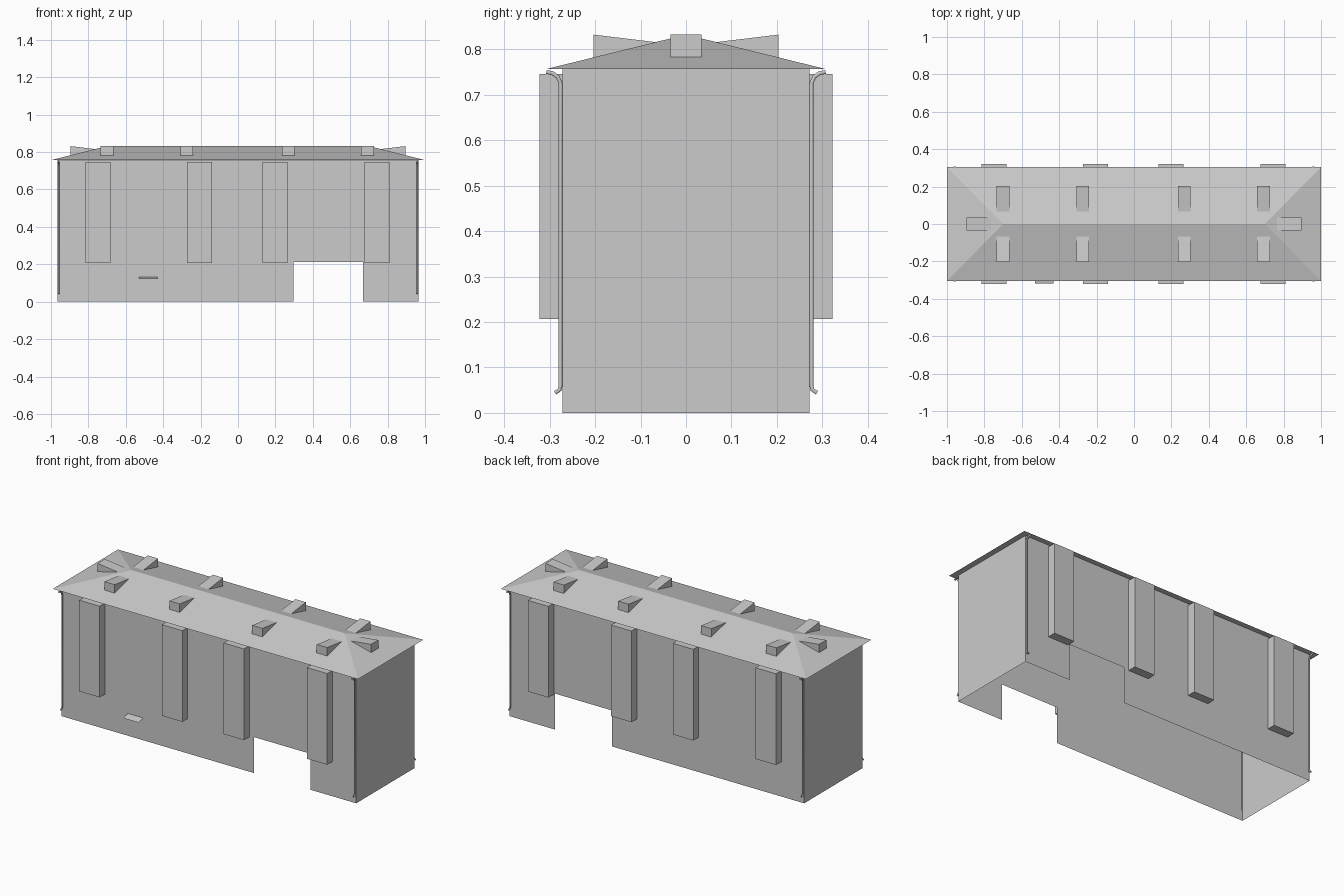
import bpy, bmesh

if "Cube" in bpy.data.objects:
    bpy.data.objects.remove(bpy.data.objects["Cube"])

WX, WY, EAVE, RIDGE = 0.965, 0.272, 0.757, 0.832
RX, RY, HIP = 1.0, 0.305, 0.7


def make(name, verts, faces, recalc=True):
    me = bpy.data.meshes.new(name)
    me.from_pydata(verts, [], faces)
    if recalc:
        bm = bmesh.new()
        bm.from_mesh(me)
        bmesh.ops.recalc_face_normals(bm, faces=bm.faces)
        bm.to_mesh(me)
        bm.free()
    ob = bpy.data.objects.new(name, me)
    bpy.context.collection.objects.link(ob)
    return ob


# Wall shell, open below, with a gateway cut through front and back
outline = [(-WX, 0), (0.296, 0), (0.296, 0.213), (0.667, 0.213),
           (0.667, 0), (WX, 0), (WX, EAVE), (-WX, EAVE)]
n = len(outline)
verts = [(x, -WY, z) for x, z in outline] + [(x, WY, z) for x, z in outline]
make("walls", verts, [tuple(range(n)), tuple(range(2 * n - 1, n - 1, -1)),
                      (5, 5 + n, 6 + n, 6), (0, 7, 7 + n, n)])

# Hipped roof
make("roof",
     [(-RX, -RY, EAVE), (RX, -RY, EAVE), (RX, RY, EAVE), (-RX, RY, EAVE),
      (-HIP, 0, RIDGE), (HIP, 0, RIDGE)],
     [(0, 1, 5, 4), (1, 2, 5), (2, 3, 4, 5), (3, 0, 4), (3, 2, 1, 0)])

# Projecting bays, front and back
for s, side in ((-1, "front"), (1, "back")):
    for i, cx in enumerate((-0.748, -0.206, 0.198, 0.743)):
        x0, x1, y0, y1, z0, z1 = cx - 0.067, cx + 0.067, s * WY, s * 0.322, 0.206, 0.746
        v = [(x, y, z) for z in (z0, z1) for x, y in ((x0, y0), (x1, y0), (x1, y1), (x0, y1))]
        make(f"{side}_bay_{i + 1}", v,
             [(0, 1, 2, 3), (4, 5, 6, 7), (1, 2, 6, 5), (2, 3, 7, 6), (3, 0, 4, 7)])


# Wedge dormers: upright outer face, top sloping inward into the roof
def dormer(name, outer, inner, z_low, z_in, place):
    pts = []
    for w in (-0.034, 0.034):
        pts += [(w, outer, z_low), (w, outer, 0.832), (w, inner, z_in)]
    make(name, [place(*p) for p in pts],
         [(0, 1, 2), (3, 5, 4), (0, 3, 4, 1), (1, 4, 5, 2)])


for s, side in ((-1, "front"), (1, "back")):
    for i, cx in enumerate((-0.7, -0.274, 0.268, 0.692)):
        dormer(f"{side}_dormer_{i + 1}", 0.203, 0.066, 0.78, 0.8155,
               lambda w, d, z: (cx + w, s * d, z))
for s, side in ((-1, "left"), (1, "right")):
    dormer(f"{side}_dormer", 0.896, 0.763, 0.78, 0.816, lambda w, d, z: (s * d, w, z))

# Thin canopy over the small front door
make("door_canopy",
     [(-0.53, -0.317, 0.122), (-0.43, -0.317, 0.122), (-0.43, -WY, 0.132), (-0.53, -WY, 0.132)],
     [(0, 1, 2, 3)], recalc=False)

# Downpipes at the four corners
path = [(0.307, 0.75), (0.293, 0.747), (0.282, 0.739), (0.276, 0.725),
        (0.276, 0.06), (0.278, 0.051), (0.288, 0.044)]
for sx in (-1, 1):
    for sy in (-1, 1):
        name = f"{'back' if sy > 0 else 'front'}_{'right' if sx > 0 else 'left'}_downpipe"
        cu = bpy.data.curves.new(name, 'CURVE')
        cu.dimensions = '3D'
        cu.bevel_depth = 0.005
        cu.bevel_resolution = 1
        cu.use_fill_caps = True
        sp = cu.splines.new('POLY')
        sp.points.add(len(path) - 1)
        for p, (y, z) in zip(sp.points, path):
            p.co = (sx * 0.959, sy * y, z, 1)
        bpy.context.collection.objects.link(bpy.data.objects.new(name, cu))
